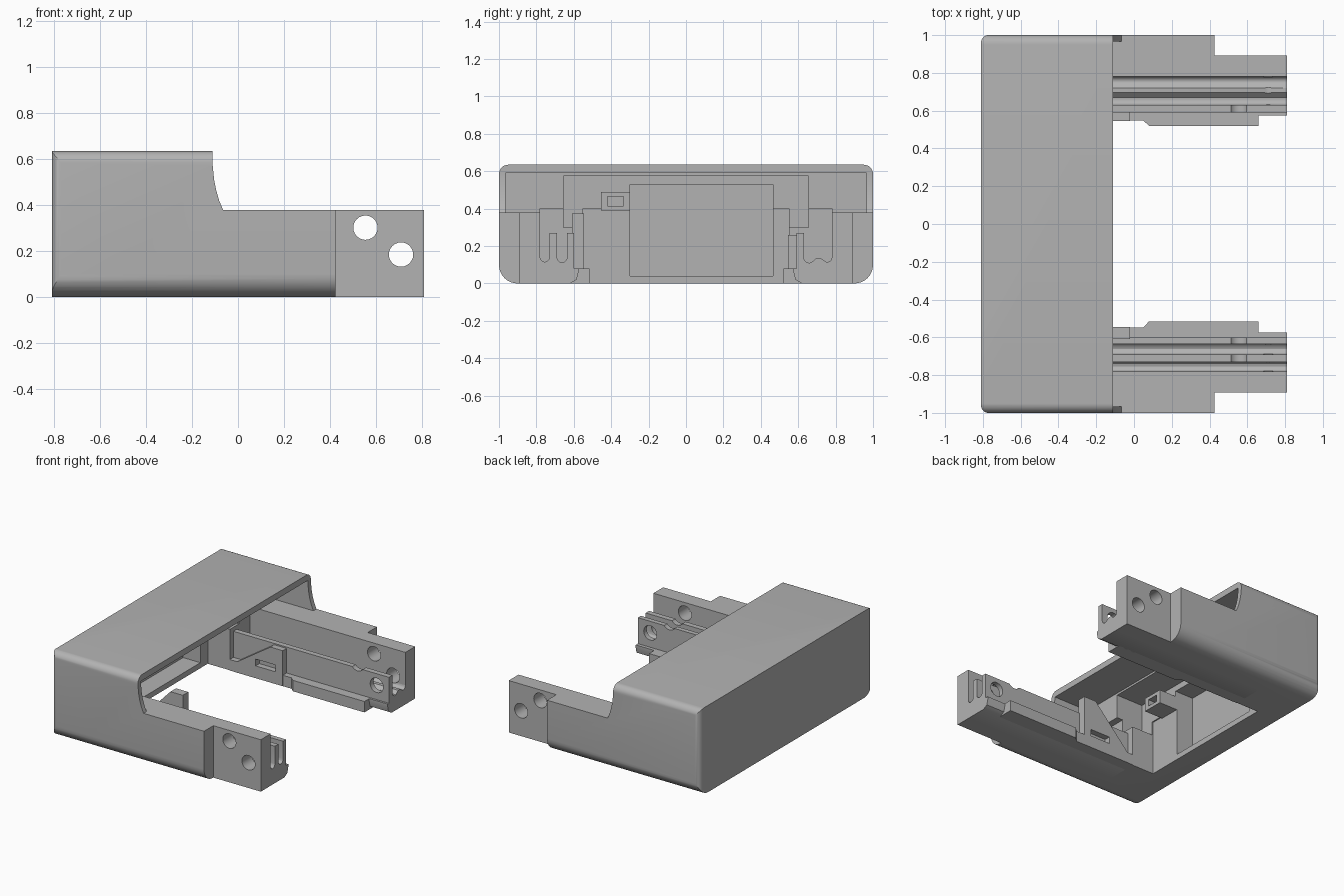
import bpy, bmesh, math
from mathutils import Vector

if "Cube" in bpy.data.objects:
    bpy.data.objects.remove(bpy.data.objects["Cube"], do_unlink=True)

grey = bpy.data.materials.new("plain_grey")
grey.use_nodes = True
grey.diffuse_color = (0.45, 0.45, 0.45, 1)
grey.node_tree.nodes["Principled BSDF"].inputs["Base Color"].default_value = (0.45, 0.45, 0.45, 1)


def prism(name, points, axis, lo, hi):
    """Extrude a flat outline along an axis; points are the other two coordinates."""
    bm = bmesh.new()
    place = {"x": lambda p: (lo, p[0], p[1]),
             "y": lambda p: (p[0], lo, p[1]),
             "z": lambda p: (p[0], p[1], lo)}[axis]
    face = bm.faces.new([bm.verts.new(place(p)) for p in points])
    made = bmesh.ops.extrude_face_region(bm, geom=[face])
    shift = Vector([hi - lo if a == axis else 0 for a in "xyz"])
    bmesh.ops.translate(bm, vec=shift,
                        verts=[v for v in made["geom"] if isinstance(v, bmesh.types.BMVert)])
    bmesh.ops.recalc_face_normals(bm, faces=bm.faces)
    mesh = bpy.data.meshes.new(name)
    bm.to_mesh(mesh)
    bm.free()
    mesh.materials.append(grey)
    obj = bpy.data.objects.new(name, mesh)
    bpy.context.collection.objects.link(obj)
    return obj


def box(name, x, y, z):
    return prism(name, [(x[0], y[0]), (x[1], y[0]), (x[1], y[1]), (x[0], y[1])], "z", *z)


def combine(target, tool, operation="DIFFERENCE"):
    mod = target.modifiers.new("shape", "BOOLEAN")
    mod.operation, mod.object, mod.solver = operation, tool, "EXACT"
    bpy.context.view_layer.objects.active = target
    bpy.ops.object.modifier_apply(modifier=mod.name)
    bpy.data.objects.remove(tool, do_unlink=True)


def arc(cx, cy, r, start, end, n=8):
    return [(cx + r * math.cos(math.radians(start + (end - start) * i / n)),
             cy + r * math.sin(math.radians(start + (end - start) * i / n)))
            for i in range(n + 1)]


# Outer housing: rounded section along x, trimmed by a plan with rounded back corners
section = (arc(-0.9, 0.1, 0.1, 180, 270) + arc(0.9, 0.1, 0.1, 270, 360)
           + arc(0.95, 0.585, 0.05, 0, 90) + arc(-0.95, 0.585, 0.05, 90, 180))
housing = prism("housing", section, "x", -0.81, 0.81)
step, end, outer = 0.425, 0.9, 0.893
plan = (arc(-0.77, -0.96, 0.04, 180, 270) + [(step, -1), (step, -outer), (end, -outer),
        (end, outer), (step, outer), (step, 1)] + arc(-0.77, 0.96, 0.04, 90, 180))
combine(housing, prism("plan_trim", plan, "z", -0.1, 0.8), "INTERSECT")

# Space above the arms, with the curved edge on the thin side walls
curve = [(-0.065, 0.38), (-0.082, 0.42), (-0.095, 0.465), (-0.104, 0.51), (-0.11, 0.57)]
combine(housing, prism("upper_cut", curve + [(-0.11, 0.8), (1, 0.8), (1, 0.38)], "y", -1.1, 1.1))

# Hollow interior, stepping deeper towards the back
hollows = [((-0.4, 1), (-0.965, 0.965), (0.38, 0.59)),
           ((-0.62, 1), (-0.655, 0.655), (0.3, 0.575)),
           ((-0.63, 1), (-0.55, 0.55), (-0.1, 0.4)),
           ((-0.77, 0), (-0.3, 0.465), (0.04, 0.53)),
           ((-0.45, 1), (-0.78, 0.78), (-0.1, 0.4))]
for x, y, z in hollows:
    combine(housing, box("hollow_cut", x, y, z))

# Slotted rails on the inner side of each arm; points are distance from centre, height
base = [(0.59, 0.08), (0.575, 0.08), (0.575, 0.06), (0.585, 0.02), (0.62, 0), (0.78, 0)]
right_slots = (arc(0.755, 0.14, 0.025, 0, -180, 6) + [(0.73, 0.27), (0.69, 0.27)]
               + arc(0.6625, 0.14, 0.0275, 0, -180, 6) + [(0.635, 0.27), (0.6, 0.27), (0.6, 0.08)])
left_slots = (arc(0.755, 0.14, 0.025, 0, -110, 5) + [(0.72, 0.135), (0.695, 0.135)]
              + arc(0.66, 0.14, 0.03, -70, -180, 5) + [(0.63, 0.27), (0.59, 0.27)])
solids = [housing]
for side, sign, slots, inner in (("right", -1, right_slots, 0.515), ("left", 1, left_slots, 0.52)):
    rail = prism(side + "_rail", [(sign * u, z) for u, z in slots + base], "x", -0.45, 0.81)
    solids.append(rail)

    # Low ledge along the foot of the rail
    ledge = [(-0.45, 0.63), (-0.45, 0.547), (0.05, 0.547), (0.08, inner), (0.66, inner), (0.66, 0.63)]
    prism(side + "_ledge", [(x, sign * u) for x, u in ledge], "z", 0, 0.08)

    # Tall guide block with a sloping top and a narrow slot
    top = 0.375 if sign < 0 else 0.26
    block = prism(side + "_guide_block", [(-0.02, 0), (-0.02, top), (-0.12, top), (-0.42, 0.06), (-0.42, 0)],
                  "y", *sorted((sign * 0.546, sign * 0.61)))
    combine(block, box("slot_cut", (-0.24, -0.08), sorted((sign * 0.5, sign * 0.59)), (0.09, 0.14)))

# Small hollow box on the back wall
catch = box("catch_box", (-0.63, -0.48), (-0.455, -0.3), (0.39, 0.49))
combine(catch, box("catch_cut", (-0.56, -0.4), (-0.42, -0.335), (0.415, 0.465)))

# Round holes through both arms
for part in solids:
    for x, z in ((0.555, 0.302), (0.71, 0.185)):
        combine(part, prism("hole_cut", arc(x, z, 0.053, 0, 345, 23), "y", -1.2, 1.2))

# Smooth the fillets and holes while keeping the corners sharp
for obj in solids:
    bpy.ops.object.select_all(action="DESELECT")
    obj.select_set(True)
    bpy.context.view_layer.objects.active = obj
    bpy.ops.object.shade_smooth_by_angle(angle=math.radians(30))
